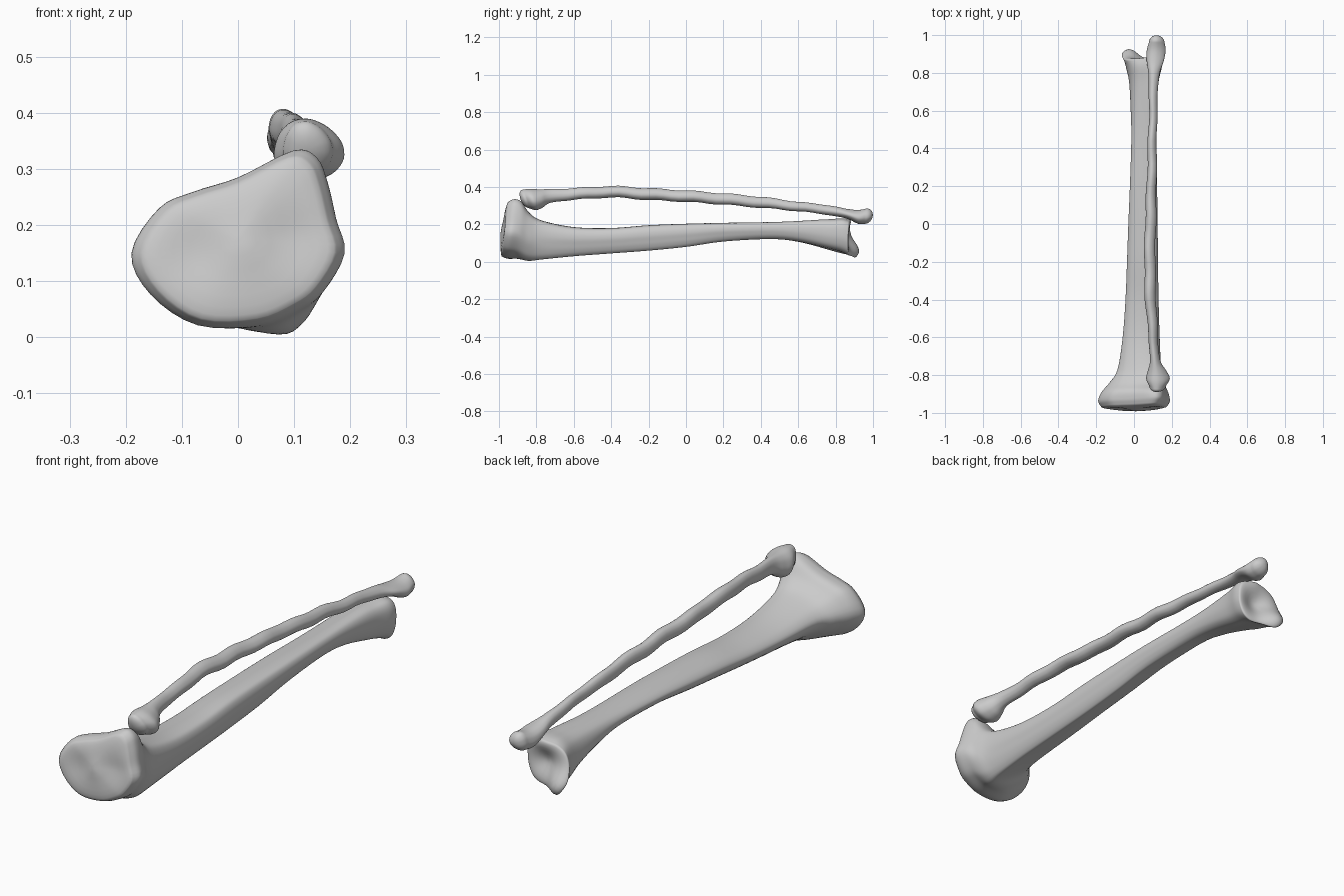
import bpy, math

if "Cube" in bpy.data.objects:
    bpy.data.objects.remove(bpy.data.objects["Cube"])

N = 56          # points around each ring
STEPS = 5       # rings between two stations


def catmull(p0, p1, p2, p3, t):
    return [0.5 * (2 * b + (c - a) * t + (2 * a - 5 * b + 4 * c - d) * t * t
                   + (3 * b - a - 3 * c + d) * t ** 3)
            for a, b, c, d in zip(p0, p1, p2, p3)]


def closed_curve(pts):
    out, n = [], len(pts)
    for i in range(N):
        f = i * n / N
        k = int(f)
        out.append(catmull(*[pts[(k + j) % n] for j in (-1, 0, 1, 2)], f - k))
    return out


def smooth_stations(rows):
    out = []
    for i in range(len(rows) - 1):
        a, b = rows[max(i - 1, 0)], rows[min(i + 2, len(rows) - 1)]
        out += [catmull(a, rows[i], rows[i + 1], b, s / STEPS) for s in range(STEPS)]
    return out + [list(rows[-1])]


def loft(name, stations, shapes, warp, dome_start, dome_end):
    """Stations are y, x0, x1, z0, z1, shape; each end closes with shrinking rings."""
    shapes = [closed_curve(s) for s in shapes]
    rows = [(r, 1.0, 0.0) for r in smooth_stations(stations)]
    caps = [(math.cos(a), math.sin(a)) for a in
            [math.radians(d) for d in (12, 24, 36, 48, 60, 70, 79, 86)]]
    rows = ([(stations[0], c, -s * dome_start) for c, s in reversed(caps)] + rows
            + [(stations[-1], c, s * dome_end) for c, s in caps])
    verts = []
    for (y, x0, x1, z0, z1, kind), scale, dy in rows:
        kind = min(max(kind, 0), len(shapes) - 1)
        k = min(int(kind), len(shapes) - 2) if len(shapes) > 1 else 0
        t = kind - k
        other = shapes[min(k + 1, len(shapes) - 1)]
        for (u, v), (u2, v2) in zip(shapes[k], other):
            u, v = u + (u2 - u) * t, v + (v2 - v) * t
            u, v = 0.5 + (u - 0.5) * scale, 0.5 + (v - 0.5) * scale
            verts.append(warp(x0 + (x1 - x0) * u, y + dy, z0 + (z1 - z0) * v))
    m = len(rows)
    faces = [(r * N + i, r * N + (i + 1) % N, (r + 1) * N + (i + 1) % N, (r + 1) * N + i)
             for r in range(m - 1) for i in range(N)]
    faces += [tuple(reversed(range(N))), tuple(range((m - 1) * N, m * N))]
    faces = [tuple(reversed(f)) for f in faces]
    mesh = bpy.data.meshes.new(name)
    mesh.from_pydata(verts, [], faces)
    obj = bpy.data.objects.new(name, mesh)
    bpy.context.collection.objects.link(obj)
    mesh.polygons.foreach_set("use_smooth", [True] * len(mesh.polygons))
    return obj


def bump(x, z, cx, cz, r):
    return math.exp(-((x - cx) ** 2 + (z - cz) ** 2) / (r * r))


def ramp(v, a, b):
    t = min(max((v - a) / (b - a), 0), 1)
    return t * t * (3 - 2 * t)


# Shin bone cross-sections: knee plateau, triangular shaft, ankle end
plateau = [(.60, .03), (.79, .12), (.90, .22), (1, .43), (.96, .62), (.92, .82), (.87, .96),
           (.76, 1), (.5, .85), (.29, .77), (.13, .68), (0, .43), (.09, .2), (.31, .03)]
shaft = [(.75, 0), (.86, .06), (.93, .22), (.97, .4), (1, .6), (.98, .8), (.9, .95),
         (.72, 1), (.5, .99), (.3, .93), (.1, .82), (0, .64), (.12, .4), (.45, .14)]
ankle = [(.5, .04), (.72, .06), (.88, .16), (.97, .35), (1, .55), (.98, .78), (.88, .94),
         (.7, 1), (.5, .97), (.3, .93), (.12, .8), (.02, .55), (0, .25), (.2, 0)]

shin_stations = [
    (-.965, -.175, .175, .022, .322, 0),
    (-.935, -.19, .19, .012, .333, 0),
    (-.89, -.172, .182, .010, .318, .2),
    (-.84, -.13, .162, .002, .262, .6),
    (-.77, -.087, .145, .012, .22, .9),
    (-.6, -.06, .136, .03, .185, 1),
    (-.4, -.045, .13, .045, .18, 1),
    (-.2, -.037, .127, .06, .195, 1),
    (0, -.03, .125, .08, .203, 1),
    (.2, -.022, .122, .108, .208, 1.1),
    (.45, -.015, .115, .12, .212, 1.4),
    (.6, -.018, .117, .105, .218, 1.7),
    (.75, -.025, .13, .068, .228, 1.9),
    (.83, -.042, .147, .045, .237, 2),
    (.868, -.062, .148, .025, .23, 2)]


def shin_warp(x, y, z):
    # tilted plateau with two shallow cups and a central ridge
    top = 1 - ramp(y, -.95, -.8)
    y += top * .12 * (z - .16)
    face = 1 - ramp(y, -.985, -.955)
    y += face * (.012 * bump(x, z, -.08, .15, .06) + .012 * bump(x, z, .1, .18, .06)
                 - .006 * bump(x, z, .01, .16, .04))
    # ankle hollow and inner ankle knob
    end = ramp(y, .8, .87)
    y += end * (.05 * bump(x, z, -.03, .055, .065) - .035 * bump(x, z, .06, .13, .06)
                + .01 * bump(x, z, .06, .22, .05))
    # groove facing the outer bone
    z -= ramp(y, .7, .85) * .008 * bump(x, z, .1, .23, .03)
    return x, y, z


loft("shin_bone", shin_stations, [plateau, shaft, ankle], shin_warp, .022, .016)

# Slender outer bone: softly three-sided section
slender = []
for i in range(14):
    a = 2 * math.pi * i / 14 - math.pi / 2
    r = .5 * (1 + .05 * math.cos(3 * a + .6))
    slender.append((.5 + r * math.cos(a), .5 + r * math.sin(a)))

outer_stations = [
    (-.855, .078, .168, .285, .384, 0),
    (-.82, .062, .187, .275, .388, 0),
    (-.775, .072, .168, .288, .386, 0),
    (-.72, .084, .138, .316, .388, 0),
    (-.6, .076, .126, .33, .392, 0),
    (-.4, .058, .116, .343, .404, 0),
    (-.2, .053, .112, .33, .392, 0),
    (0, .057, .115, .32, .38, 0),
    (.2, .066, .118, .305, .365, 0),
    (.4, .072, .12, .288, .346, 0),
    (.6, .078, .122, .27, .32, 0),
    (.78, .076, .132, .246, .298, 0),
    (.86, .066, .155, .23, .282, 0),
    (.92, .066, .166, .203, .276, 0),
    (.96, .077, .16, .202, .284, 0)]


def outer_warp(x, y, z):
    # slanted head, slight waviness along the shaft
    y -= (1 - ramp(y, -.86, -.7)) * .35 * (z - .335)
    y += ramp(y, .9, .96) * .15 * (z - .24)
    mid = ramp(y, -.75, -.55) * (1 - ramp(y, .6, .8))
    x += mid * .003 * math.sin(23 * y + 1)
    z += mid * .003 * math.sin(31 * y)
    return x, y, z


loft("outer_bone", outer_stations, [slender], outer_warp, .03, .038)
